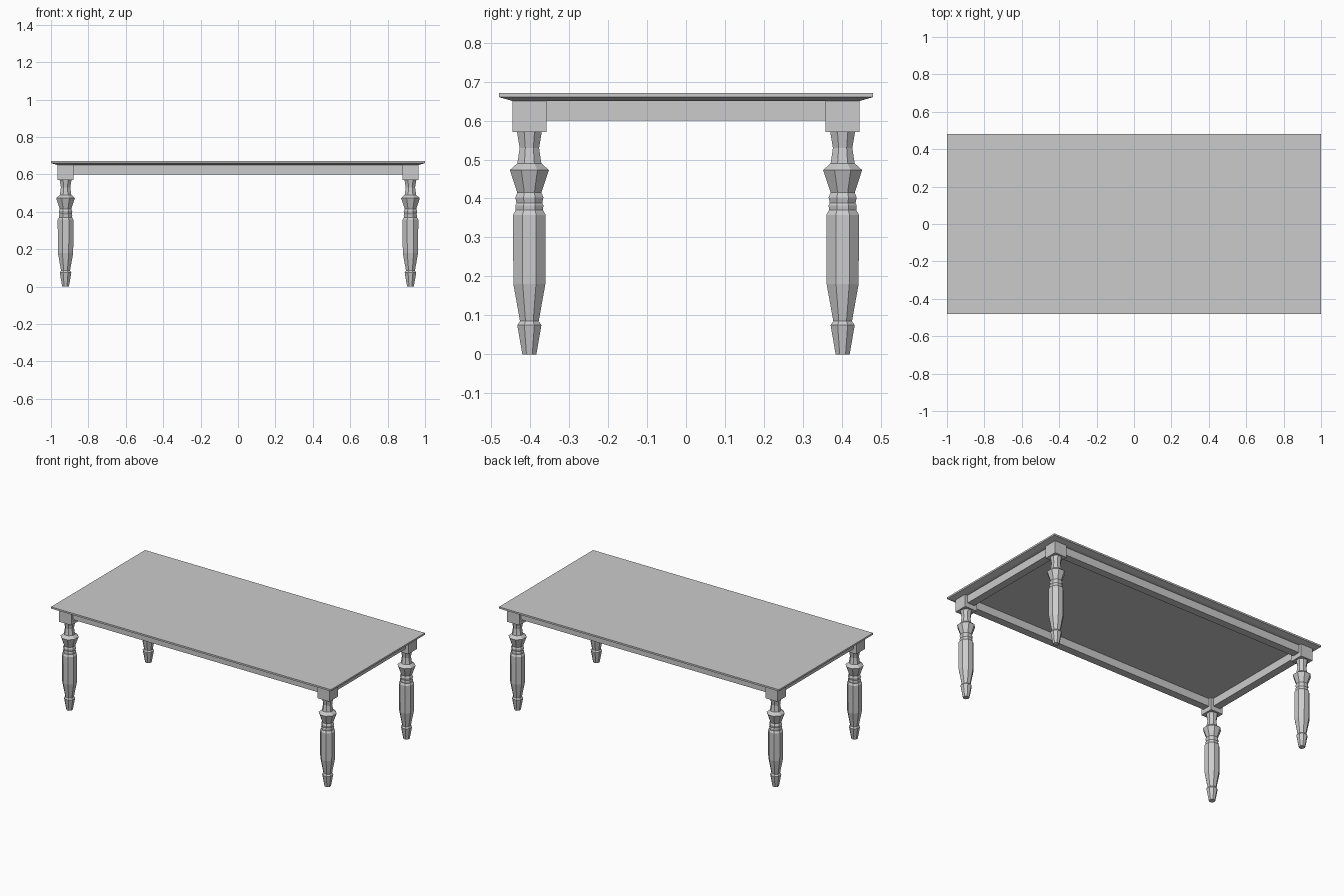
import bpy, bmesh, math

if "Cube" in bpy.data.objects:
    bpy.data.objects.remove(bpy.data.objects["Cube"])

LEG_X, LEG_Y = 0.922, 0.402
BLOCK = 0.087


def finish(name, bm):
    bmesh.ops.recalc_face_normals(bm, faces=bm.faces)
    me = bpy.data.meshes.new(name)
    bm.to_mesh(me)
    bm.free()
    ob = bpy.data.objects.new(name, me)
    bpy.context.collection.objects.link(ob)
    return ob


def loft(name, rings, loc=(0, 0, 0)):
    """Skin a stack of closed point rings and cap both ends."""
    bm = bmesh.new()
    rows = [[bm.verts.new(p) for p in ring] for ring in rings]
    n = len(rows[0])
    for a, b in zip(rows, rows[1:]):
        for i in range(n):
            j = (i + 1) % n
            bm.faces.new((a[i], a[j], b[j], b[i]))
    bm.faces.new(rows[0][::-1])
    bm.faces.new(rows[-1])
    ob = finish(name, bm)
    ob.location = loc
    return ob


def rect(hx, hy, z):
    return [(-hx, -hy, z), (hx, -hy, z), (hx, hy, z), (-hx, hy, z)]


def box(name, x, y, sx, sy, z0, z1):
    return loft(name, [rect(sx / 2, sy / 2, z0), rect(sx / 2, sy / 2, z1)], (x, y, 0))


def octagon(half_width, z):
    r = half_width / math.cos(math.pi / 8)
    return [(r * math.cos(math.pi / 8 + k * math.pi / 4),
             r * math.sin(math.pi / 8 + k * math.pi / 4), z) for k in range(8)]


# Table top with undercut edge
loft("table_top", [rect(0.965, 0.445, 0.65), rect(1.0, 0.48, 0.66), rect(1.0, 0.48, 0.671)])

# Turned leg profile: height, half width
profile = [(0, 0.018), (0.075, 0.031), (0.085, 0.024), (0.18, 0.041),
           (0.358, 0.042), (0.37, 0.035), (0.382, 0.036), (0.388, 0.033),
           (0.403, 0.036), (0.415, 0.031), (0.473, 0.05), (0.49, 0.031),
           (0.502, 0.029), (0.53, 0.025), (0.572, 0.032)]

# Legs and their square corner blocks
for sy, depth in ((-1, "front"), (1, "back")):
    for sx, side in ((-1, "left"), (1, "right")):
        x, y = sx * LEG_X, sy * LEG_Y
        loft(f"{depth}_{side}_leg", [octagon(w, z) for z, w in profile], (x, y, 0))
        box(f"{depth}_{side}_block", x, y, BLOCK, BLOCK, 0.571, 0.651)

# Apron rails between the blocks
for s, depth, side in ((-1, "front", "left"), (1, "back", "right")):
    box(f"{depth}_apron", 0, s * LEG_Y, 2 * LEG_X - BLOCK, 0.05, 0.6, 0.651)
    box(f"{side}_apron", s * LEG_X, 0, 0.05, 2 * LEG_Y - BLOCK, 0.6, 0.651)
